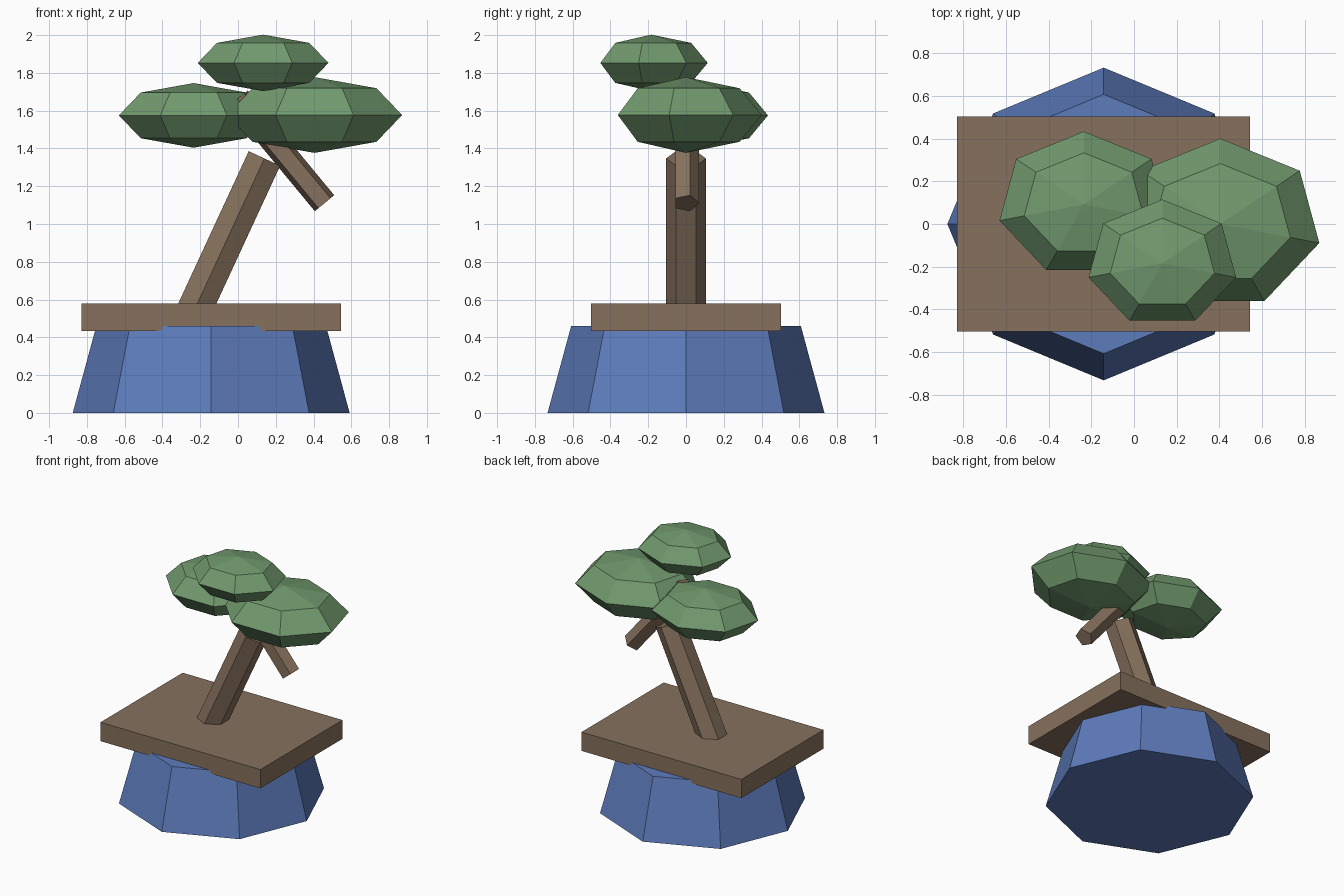
import bpy, bmesh, math
from mathutils import Matrix, Vector

cube = bpy.data.objects.get("Cube")
if cube:
    bpy.data.objects.remove(cube, do_unlink=True)


def material(name, rgb):
    mat = bpy.data.materials.new(name)
    mat.use_nodes = True
    color = (*rgb, 1)
    mat.diffuse_color = color
    for node in mat.node_tree.nodes:
        if node.type == 'BSDF_PRINCIPLED':
            node.inputs["Base Color"].default_value = color
    return mat


BLUE = material("glazed blue", (0.11, 0.20, 0.50))
BROWN = material("wood brown", (0.24, 0.165, 0.11))
GREEN = material("leaf green", (0.165, 0.32, 0.155))


def add_object(name, bm, mat):
    bmesh.ops.recalc_face_normals(bm, faces=bm.faces[:])
    mesh = bpy.data.meshes.new(name)
    bm.to_mesh(mesh)
    bm.free()
    mesh.materials.append(mat)
    obj = bpy.data.objects.new(name, mesh)
    bpy.context.collection.objects.link(obj)
    return obj


def prism(name, mat, start, end, sides, r_start, r_end):
    """Tapered prism between two points in the xz plane, one corner facing +y."""
    start, end = Vector(start), Vector(end)
    axis = (end - start).normalized()
    back = Vector((0, 1, 0))
    side = back.cross(axis)
    bm = bmesh.new()
    rings = []
    for centre, r in ((start, r_start), (end, r_end)):
        ring = []
        for i in range(sides):
            a = math.tau * i / sides
            ring.append(bm.verts.new(centre + r * (back * math.cos(a) + side * math.sin(a))))
        rings.append(ring)
        bm.faces.new(ring)
    for i in range(sides):
        j = (i + 1) % sides
        bm.faces.new((rings[0][i], rings[0][j], rings[1][j], rings[1][i]))
    return add_object(name, bm, mat)


def foliage(name, centre, r):
    """Flattened seven-sided leaf pad, one corner facing +y."""
    bm = bmesh.new()
    bmesh.ops.create_uvsphere(bm, u_segments=7, v_segments=4, radius=1)
    # Turn the corner nearest +x round to +y
    corner = max((v.co for v in bm.verts if abs(v.co.z) < 0.01), key=lambda c: c.x)
    turn = math.pi / 2 - math.atan2(corner.y, corner.x)
    bm.transform(Matrix.Translation(centre)
                 @ Matrix.Diagonal((1.187 * r, r, 0.5 * r, 1))
                 @ Matrix.Rotation(turn, 4, 'Z'))
    return add_object(name, bm, GREEN)


# Eight-sided pot, wider at the foot
prism("pot", BLUE, (-0.142, 0, 0), (-0.142, 0, 0.46), 8, 0.733, 0.608)

# Rectangular soil slab
bm = bmesh.new()
bmesh.ops.create_cube(bm, size=1)
bm.transform(Matrix.Translation((-0.142, 0, 0.507)) @ Matrix.Diagonal((1.374, 1.008, 0.146, 1)))
add_object("soil_slab", bm, BROWN)

# Leaning trunk and crossing branch
prism("trunk", BROWN, (-0.252, 0, 0.5), (0.14, 0, 1.347), 6, 0.106, 0.106)
prism("branch", BROWN, (0.458, 0, 1.11), (0.0, 0, 1.664), 5, 0.07, 0.07)

# Three leaf pads
foliage("foliage_right", (-0.235, 0.092, 1.575), 0.342)
foliage("foliage_left", (0.405, 0.0, 1.577), 0.401)
foliage("foliage_top", (0.133, -0.184, 1.853), 0.299)
